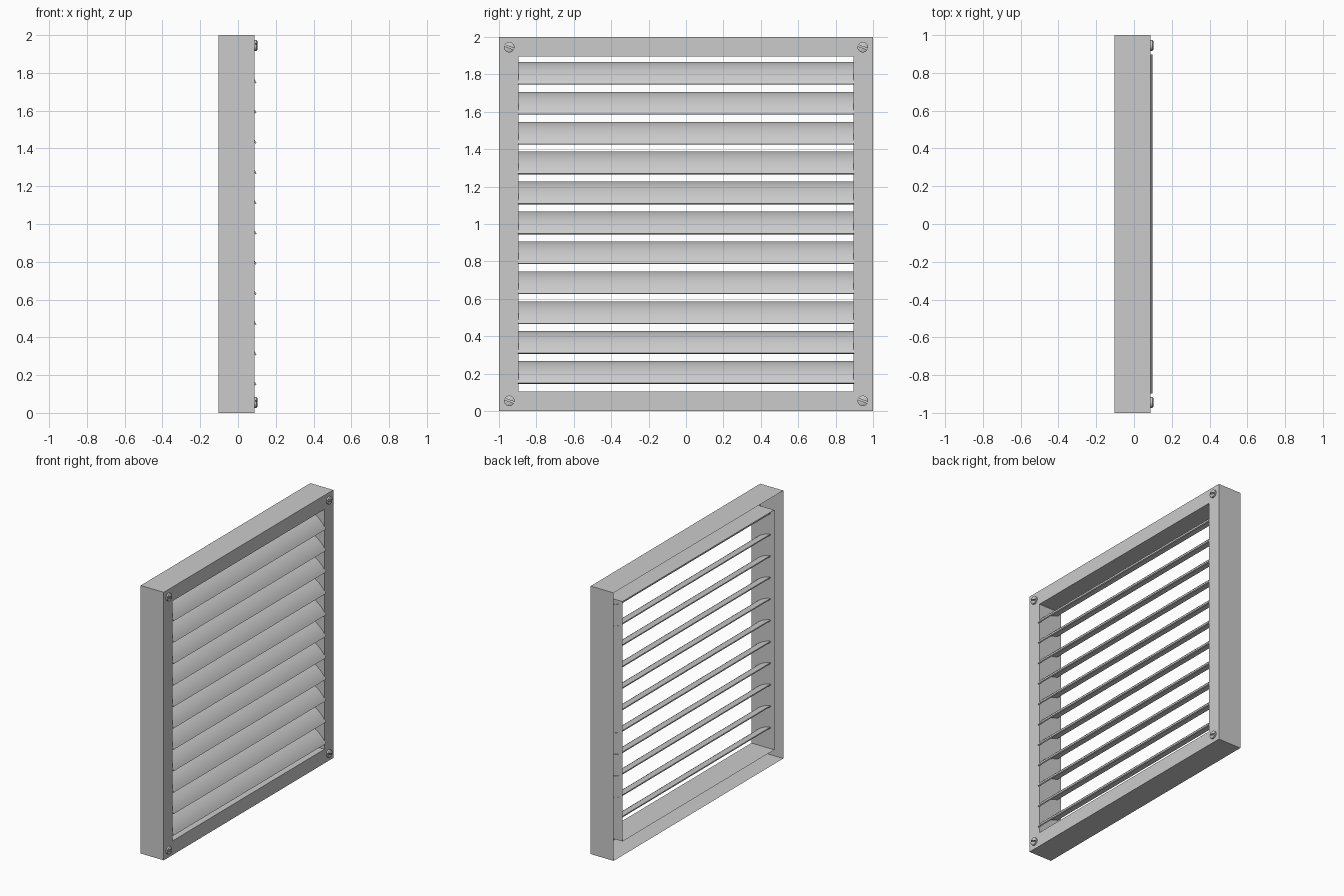
import bpy, bmesh, math
from mathutils import Matrix, Vector

if "Cube" in bpy.data.objects:
    bpy.data.objects.remove(bpy.data.objects["Cube"])

BACK, FRONT = -0.103, 0.087


def finish(bm, name, smooth=False):
    bmesh.ops.recalc_face_normals(bm, faces=bm.faces)
    mesh = bpy.data.meshes.new(name)
    bm.to_mesh(mesh)
    bm.free()
    ob = bpy.data.objects.new(name, mesh)
    bpy.context.collection.objects.link(ob)
    if smooth:
        bpy.ops.object.select_all(action='DESELECT')
        ob.select_set(True)
        bpy.context.view_layer.objects.active = ob
        bpy.ops.object.shade_smooth_by_angle(angle=math.radians(35))
    return ob


# Sheet frame: square channel, open at the back
bm = bmesh.new()
loops = []
for x, h in ((BACK, 1.0), (FRONT, 1.0), (FRONT, 0.895), (BACK, 0.895)):
    loops.append([bm.verts.new((x, sy * h, 1 + sz * h))
                  for sy, sz in ((-1, -1), (1, -1), (1, 1), (-1, 1))])
for a, b in zip(loops, loops[1:]):
    for i in range(4):
        j = (i + 1) % 4
        bm.faces.new((a[i], a[j], b[j], b[i]))
finish(bm, "frame")


# Curved louvre: arc profile, shallow at the back and steep at the front
def slat(index):
    bottom = 0.145 + 0.16 * index
    a0, a1, thick, n = math.radians(10), math.radians(60), 0.008, 12
    radius = 0.168 / (math.sin(a1) - math.sin(a0))
    cx = 0.098 - radius * math.sin(a1)
    cz = bottom + thick * 0.5 - radius * math.cos(a1)
    angles = [a0 + (a1 - a0) * i / n for i in range(n + 1)]
    prof = [(cx + radius * math.sin(a), cz + radius * math.cos(a)) for a in angles]
    r2 = radius - thick
    prof += [(cx + r2 * math.sin(a), cz + r2 * math.cos(a)) for a in reversed(angles)]
    bm = bmesh.new()
    face = bm.faces.new([bm.verts.new((x, -0.898, z)) for x, z in prof])
    ext = bmesh.ops.extrude_face_region(bm, geom=[face], use_keep_orig=True)
    verts = [v for v in ext["geom"] if isinstance(v, bmesh.types.BMVert)]
    bmesh.ops.translate(bm, verts=verts, vec=(0, 1.796, 0))
    finish(bm, f"slat_{index + 1}", smooth=True)


for k in range(11):
    slat(k)


# Slotted screw head: two half discs above a thin base disc
def screw(y, z, name):
    bm = bmesh.new()
    r, gap, n = 0.028, 0.004, 16

    def prism(rings):
        rows = [[bm.verts.new((px, py, pz)) for py, pz in pts] for px, pts in rings]
        m = len(rows[0])
        for a, b in zip(rows, rows[1:]):
            for i in range(m):
                j = (i + 1) % m
                bm.faces.new((a[i], a[j], b[j], b[i]))
        bm.faces.new(rows[0])
        bm.faces.new(rows[-1])

    def half(rad, sign):
        t = math.asin(gap / rad)
        return [(rad * math.cos(t + (math.pi - 2 * t) * i / n),
                 sign * rad * math.sin(t + (math.pi - 2 * t) * i / n))
                for i in range(n + 1)]

    def disc(rad):
        return [(rad * math.cos(math.tau * i / 32), rad * math.sin(math.tau * i / 32))
                for i in range(32)]

    prism([(FRONT - 0.003, disc(r)), (FRONT + 0.006, disc(r))])
    for s in (1, -1):
        prism([(FRONT + 0.006, half(r, s)), (FRONT + 0.012, half(r, s)),
               (FRONT + 0.016, half(r - 0.006, s))])
    rot = Matrix.Rotation(math.radians(-20), 4, 'X')
    bm.transform(Matrix.Translation(Vector((0, y, z))) @ rot)
    finish(bm, name, smooth=True)


for sy, side in ((-1, "left"), (1, "right")):
    for z, level in ((0.055, "bottom"), (1.945, "top")):
        screw(sy * 0.945, z, f"screw_{level}_{side}")
